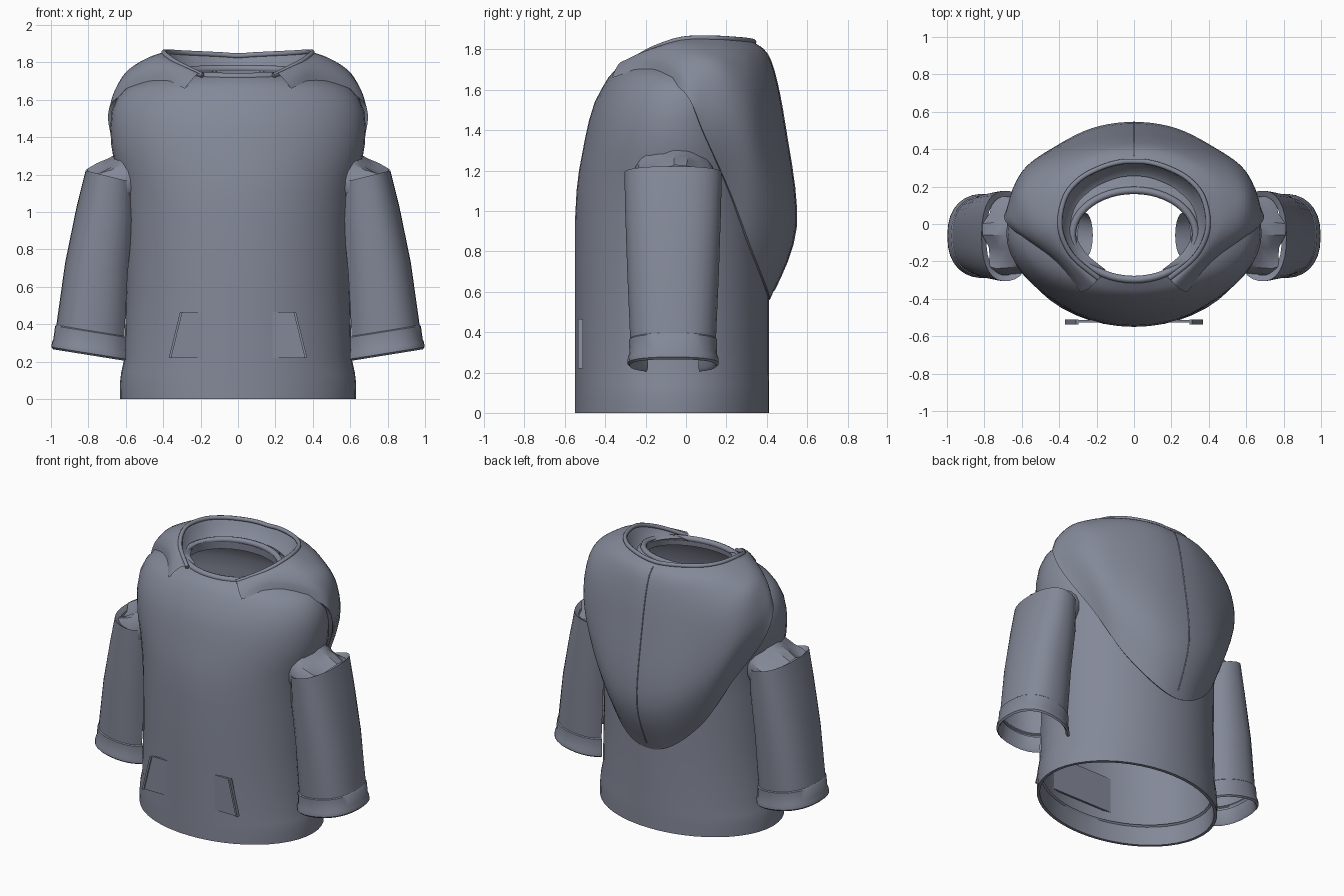
import bpy, bmesh, math
from mathutils import Vector

cloth = bpy.data.materials.new("slate_cloth")
cloth.diffuse_color = (0.23, 0.25, 0.315, 1)


def make(name, verts, faces, angle=45):
    me = bpy.data.meshes.new(name)
    me.from_pydata([tuple(v) for v in verts], [], faces)
    ob = bpy.data.objects.new(name, me)
    bpy.context.collection.objects.link(ob)
    me.materials.append(cloth)
    bm = bmesh.new()
    bm.from_mesh(me)
    bmesh.ops.remove_doubles(bm, verts=bm.verts, dist=1e-5)
    bmesh.ops.recalc_face_normals(bm, faces=bm.faces)
    bm.to_mesh(me)
    bm.free()
    bpy.ops.object.select_all(action='DESELECT')
    ob.select_set(True)
    bpy.context.view_layer.objects.active = ob
    bpy.ops.object.shade_smooth_by_angle(angle=math.radians(angle))
    return ob


def grid(name, rows, closed=False, angle=45):
    n = len(rows[0])
    verts = [v for r in rows for v in r]
    faces = [(i * n + j, i * n + (j + 1) % n, (i + 1) * n + (j + 1) % n, (i + 1) * n + j)
             for i in range(len(rows) - 1) for j in range(n if closed else n - 1)]
    return make(name, verts, faces, angle)


def spline(pts, steps):
    """Catmull-Rom curve through the points."""
    pts = [Vector(p) for p in pts]
    out = []
    for i in range(len(pts) - 1):
        a, b, c, d = pts[max(i - 1, 0)], pts[i], pts[i + 1], pts[min(i + 2, len(pts) - 1)]
        for s in range(steps):
            t = s / steps
            out.append(0.5 * (2 * b + (c - a) * t + (2 * a - 5 * b + 4 * c - d) * t * t
                              + (3 * b - a - 3 * c + d) * t ** 3))
    return out + [pts[-1]]


def piping(name, pts, radius, closed=False):
    cu = bpy.data.curves.new(name, 'CURVE')
    cu.dimensions = '3D'
    cu.bevel_depth = radius
    cu.bevel_resolution = 2
    cu.use_fill_caps = True
    sp = cu.splines.new('POLY')
    sp.points.add(len(pts) - 1)
    for p, v in zip(sp.points, pts):
        p.co = (*v, 1)
    sp.use_cyclic_u = closed
    cu.materials.append(cloth)
    ob = bpy.data.objects.new(name, cu)
    bpy.context.collection.objects.link(ob)


def ellipse(z, rx, yf, yb, tilt=0.0, n=48):
    cy, ry = (yf + yb) / 2, (yb - yf) / 2
    out = []
    for k in range(n):
        a = 2 * math.pi * k / n
        y = cy + ry * math.sin(a)
        out.append(Vector((rx * math.cos(a), y, z + tilt * (y - cy))))
    return out


# Torso: hem folded inside, straight sides, broad shoulders, neck opening
torso = [(0.14, 0.59, -0.52, 0.38), (0.13, 0.605, -0.53, 0.39), (0.0, 0.61, -0.53, 0.39),
         (0.0, 0.63, -0.55, 0.412), (0.08, 0.632, -0.55, 0.412), (0.14, 0.625, -0.55, 0.412),
         (0.22, 0.607, -0.55, 0.41), (0.6, 0.598, -0.55, 0.41), (0.95, 0.602, -0.55, 0.41),
         (1.1, 0.618, -0.542, 0.41), (1.2, 0.64, -0.53, 0.405), (1.28, 0.665, -0.515, 0.40),
         (1.36, 0.678, -0.50, 0.39), (1.45, 0.683, -0.48, 0.38), (1.54, 0.675, -0.452, 0.37),
         (1.61, 0.645, -0.415, 0.34), (1.66, 0.60, -0.385, 0.31),
         (1.70, 0.51, -0.35, 0.27), (1.73, 0.40, -0.32, 0.22, 0.06),
         (1.75, 0.34, -0.305, 0.19, 0.09), (1.75, 0.31, -0.285, 0.165, 0.09),
         (1.69, 0.32, -0.29, 0.17, 0.06)]
grid("torso", [ellipse(*r) for r in torso], True)
piping("neck_band", ellipse(1.745, 0.33, -0.297, 0.18, 0.09), 0.02, True)

# Hood key columns, front tip to middle of the back: rim, three outer points, lower edge
right = [
    [(0.19, -0.29, 1.73), (0.21, -0.315, 1.74), (0.23, -0.335, 1.725), (0.26, -0.355, 1.69), (0.285, -0.365, 1.66)],
    [(0.33, -0.17, 1.80), (0.35, -0.18, 1.80), (0.37, -0.19, 1.785), (0.395, -0.20, 1.75), (0.42, -0.20, 1.695)],
    [(0.395, -0.02, 1.85), (0.47, -0.03, 1.825), (0.56, -0.03, 1.765), (0.63, -0.02, 1.685), (0.67, -0.01, 1.59)],
    [(0.37, 0.14, 1.855), (0.50, 0.15, 1.80), (0.61, 0.15, 1.715), (0.665, 0.13, 1.55), (0.67, 0.09, 1.38)],
    [(0.29, 0.24, 1.85), (0.42, 0.28, 1.775), (0.545, 0.30, 1.60), (0.59, 0.285, 1.36), (0.515, 0.22, 1.09)],
    [(0.18, 0.30, 1.845), (0.27, 0.365, 1.765), (0.38, 0.40, 1.52), (0.44, 0.40, 1.15), (0.37, 0.325, 0.81)],
    [(0.08, 0.33, 1.84), (0.13, 0.41, 1.75), (0.18, 0.47, 1.45), (0.23, 0.51, 0.98), (0.18, 0.40, 0.62)],
]
back = [(0, 0.335, 1.835), (0, 0.42, 1.74), (0, 0.49, 1.42), (0, 0.545, 0.92), (0, 0.415, 0.56)]
cols = right + [back] + [[(-x, y, z) for x, y, z in c] for c in reversed(right)]
cols = [spline(c, 5) for c in cols]
rows = [spline(r, 5) for r in zip(*cols)]
# Lining runs from the rim down to the neck, and the lower edge tucks in
centre = Vector((0, -0.06, 0))
lining = []
for f, z in ((0.80, 1.74), (0.87, 1.755), (0.95, None)):
    ring = []
    for p in rows[0]:
        q = centre + (p - centre) * f
        q.z = p.z - 0.03 if z is None else min(z, p.z - 0.01)
        ring.append(q)
    lining.append(ring)
tuck = [Vector((p.x * 0.93, (p.y + 0.06) * 0.93 - 0.06, p.z + 0.015)) for p in rows[-1]]
grid("hood", lining + rows + [tuck], False, 60)
piping("hood_rim", rows[0], 0.014)
piping("hood_seam", [r[len(r) // 2] for r in rows[2:-1]], 0.004)


# Sleeves: tilted rings, left open on the side that rests against the torso
def sleeve_ring(s, z, cx, rx, ry, slope, n=24):
    out = []
    for k in range(n + 1):
        a = math.radians(-146 + 292 * k / n)
        c, d = math.cos(a), math.sin(a)
        x = rx * math.copysign(abs(c) ** 0.88, c) * (1.18 if c < 0 else 1)
        y = ry * math.copysign(abs(d) ** 0.84, d)
        out.append(Vector((s * (cx + x), -0.064 + y, z + slope * x)))
    return out


for s, side in ((1, "right"), (-1, "left")):
    sleeve = [(1.17, 0.69, 0.10, 0.21, 0.25), (1.19, 0.69, 0.125, 0.242, 0.25),
              (1.0, 0.712, 0.15, 0.238, 0.22), (0.70, 0.757, 0.167, 0.228, 0.18),
              (0.36, 0.79, 0.182, 0.213, 0.16)]
    grid(side + "_sleeve", [sleeve_ring(s, *r) for r in sleeve], False)
    cuff = [(0.37, 0.79, 0.178, 0.208, 0.16), (0.36, 0.79, 0.188, 0.219, 0.16),
            (0.29, 0.795, 0.192, 0.217, 0.16), (0.27, 0.797, 0.198, 0.225, 0.16),
            (0.245, 0.798, 0.2, 0.226, 0.16), (0.235, 0.798, 0.19, 0.216, 0.16),
            (0.25, 0.798, 0.178, 0.204, 0.16), (0.34, 0.79, 0.172, 0.202, 0.16)]
    grid(side + "_cuff", [sleeve_ring(s, *r) for r in cuff], False)

    # Upper arm from inside the torso to a ragged end in the sleeve top: x, top z, radii, raggedness
    arm = []
    for x, top, ry, rz, rag in ((0.26, 1.46, 0.12, 0.11, 0), (0.45, 1.42, 0.17, 0.14, 0),
                                (0.58, 1.33, 0.20, 0.16, 0), (0.645, 1.28, 0.215, 0.15, 0.008),
                                (0.70, 1.25, 0.22, 0.13, 0.014), (0.755, 1.215, 0.20, 0.10, 0.016)):
        ring = []
        for k in range(20):
            a = 2 * math.pi * k / 20
            j = rag * (1 if k % 4 < 2 else -1)
            ring.append(Vector((s * (x + j + 0.04 * math.sin(a)), -0.06 + ry * math.cos(a),
                                top - rz + j * 0.8 + rz * math.sin(a))))
        arm.append(ring)
    grid(side + "_upper_arm", arm, True, 30)


# Front pocket: one flat panel whose slanted ends stand proud of the torso, with raised welts
def plate(name, prof, y0, y1):
    make(name, [(x, y, z) for y in (y0, y1) for x, z in prof], [(0, 1, 2, 3), (7, 6, 5, 4)] +
         [(i, (i + 1) % 4, (i + 1) % 4 + 4, i + 4) for i in range(4)], 30)


plate("front_pocket", [(-0.37, 0.22), (0.37, 0.22), (0.31, 0.465), (-0.31, 0.465)], -0.526, -0.512)
for s, side in ((1, "right"), (-1, "left")):
    plate(side + "_pocket_welt", [(s * x, z) for x, z in
          ((0.357, 0.22), (0.37, 0.22), (0.31, 0.465), (0.297, 0.465))], -0.536, -0.51)
